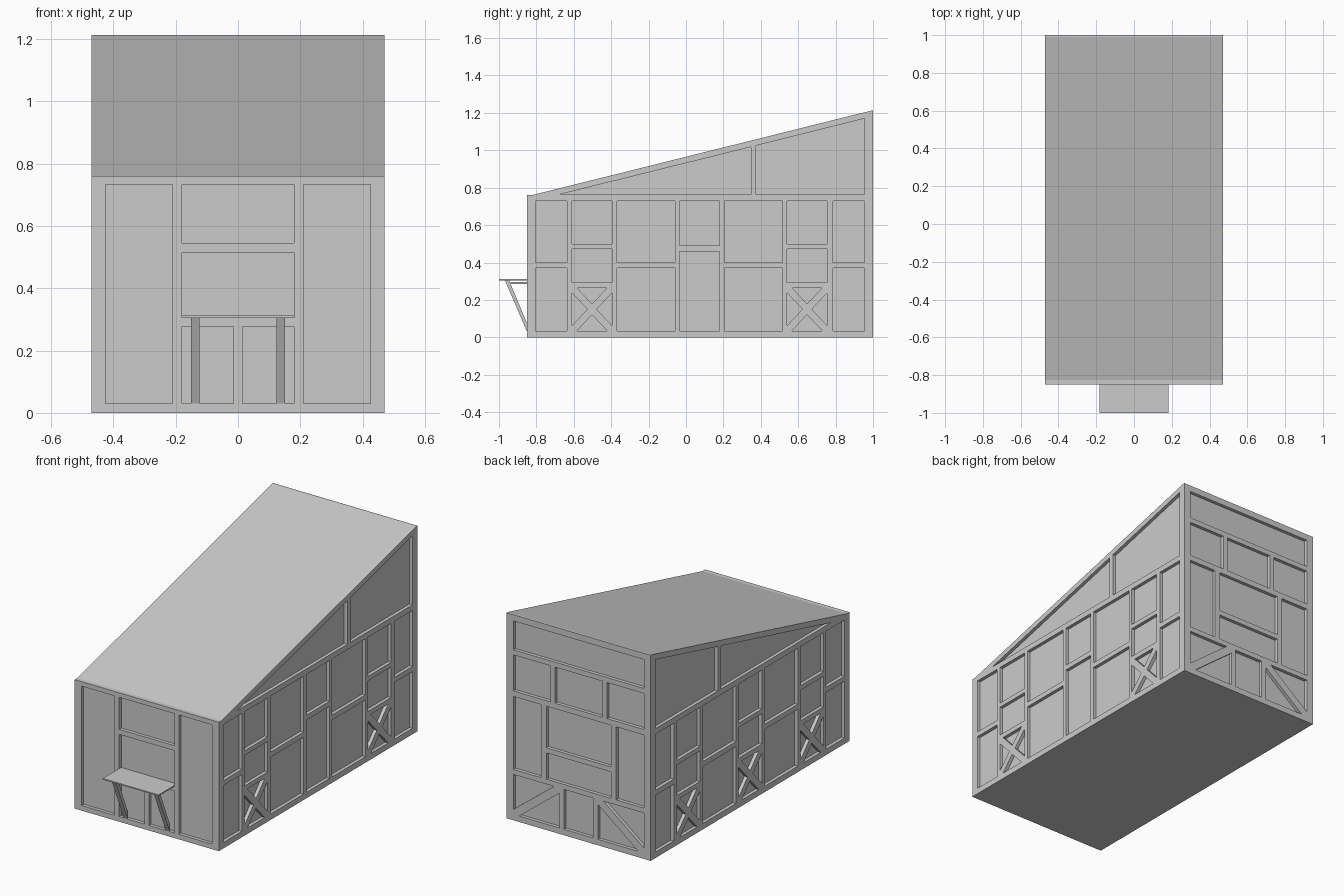
import bpy, bmesh
from mathutils import Vector

if "Cube" in bpy.data.objects:
    bpy.data.objects.remove(bpy.data.objects["Cube"])

W, FRONT, BACK = 0.47, -0.85, 1.0
DEPTH = 0.02


def prism(bm, pts, offset):
    """Extrude a planar polygon along offset into a closed solid."""
    off = Vector(offset)
    a = [bm.verts.new(p) for p in pts]
    b = [bm.verts.new(Vector(p) + off) for p in pts]
    faces = [bm.faces.new(a), bm.faces.new(b[::-1])]
    n = len(a)
    for i in range(n):
        j = (i + 1) % n
        faces.append(bm.faces.new((a[i], b[i], b[j], a[j])))
    bmesh.ops.recalc_face_normals(bm, faces=faces)


def finish(bm, name):
    me = bpy.data.meshes.new(name)
    bm.to_mesh(me)
    bm.free()
    ob = bpy.data.objects.new(name, me)
    bpy.context.collection.objects.link(ob)
    return ob


def rect(u0, u1, v0, v1):
    return [(u0, v0), (u1, v0), (u1, v1), (u0, v1)]


def cross(u0, u1, v0, v1, o=0.027):
    """Four triangles left between X braces."""
    cu, cv, w, h = (u0 + u1) / 2, (v0 + v1) / 2, (u1 - u0) / 2, (v1 - v0) / 2
    a, b = w - o, h - o
    tris = []
    for s in (1, -1):
        tris.append([(cu - a, cv + s * h), (cu + a, cv + s * h), (cu, cv + s * o * h / w)])
        tris.append([(cu + s * w, cv - b), (cu + s * w, cv + b), (cu + s * o * w / h, cv)])
    return tris


def side_panels(middle_cross):
    out = []
    for u0, u1 in ((-0.805, -0.635), (-0.37, -0.06), (0.205, 0.515), (0.785, 0.955)):
        out += [rect(u0, u1, 0.40, 0.73), rect(u0, u1, 0.035, 0.37)]
    braced = [(-0.61, -0.395), (0.54, 0.755)]
    if middle_cross:
        braced.append((-0.035, 0.18))
    else:
        out += [rect(-0.035, 0.18, 0.49, 0.73), rect(-0.035, 0.18, 0.035, 0.46)]
    for u0, u1 in braced:
        out += [rect(u0, u1, 0.50, 0.73), rect(u0, u1, 0.293, 0.473)]
        out += cross(u0, u1, 0.035, 0.265)
    # gable panels under the sloping roof
    out.append([(-0.68, 0.763), (0.347, 0.763), (0.347, 1.018)])
    out.append([(0.375, 0.763), (0.955, 0.763), (0.955, 1.17), (0.375, 1.025)])
    return out


front = [rect(-0.18, 0.18, 0.545, 0.733), rect(-0.18, 0.18, 0.305, 0.515)]
back = [rect(-0.425, 0.425, 1.005, 1.175), rect(-0.155, 0.155, 0.763, 0.975),
        rect(-0.21, 0.21, 0.485, 0.73), rect(-0.21, 0.21, 0.30, 0.455),
        rect(-0.095, 0.095, 0.035, 0.27)]
for s in (1, -1):
    front += [rect(s * 0.21, s * 0.425, 0.03, 0.733), rect(s * 0.015, s * 0.18, 0.03, 0.277)]
    back += [rect(s * 0.185, s * 0.425, 0.763, 0.975), rect(s * 0.245, s * 0.425, 0.30, 0.73)]
    # diagonal brace rising from the outer corner
    back.append([(s * 0.425, 0.065), (s * 0.425, 0.27), (s * 0.162, 0.27)])
    back.append([(s * 0.388, 0.035), (s * 0.125, 0.035), (s * 0.125, 0.24)])

# shed body with a single-pitch roof
bm = bmesh.new()
profile = [(FRONT, 0), (BACK, 0), (BACK, 1.212), (0.99, 1.212), (-0.825, 0.76), (FRONT, 0.76)]
prism(bm, [(-W, y, z) for y, z in profile], (2 * W, 0, 0))
body = finish(bm, "timber_frame_shed")

# recessed wall panels, cut into the body
bm = bmesh.new()
E = 0.05
for s in (1, -1):
    for p in side_panels(s < 0):
        prism(bm, [(s * (W - DEPTH), u, v) for u, v in p], (s * (DEPTH + E), 0, 0))
for p in front:
    prism(bm, [(u, FRONT + DEPTH, v) for u, v in p], (0, -DEPTH - E, 0))
for p in back:
    prism(bm, [(u, BACK - DEPTH, v) for u, v in p], (0, DEPTH + E, 0))
cutter = finish(bm, "panel_cutter")
cutter.hide_render = True
mod = body.modifiers.new("panels", 'BOOLEAN')
mod.operation = 'DIFFERENCE'
mod.solver = 'EXACT'
mod.object = cutter
bpy.context.view_layer.objects.active = body
bpy.ops.object.modifier_apply(modifier=mod.name)
bpy.data.objects.remove(cutter)

# fold-out serving counter
bm = bmesh.new()
prism(bm, [(-0.182, y, z) for y, z in rect(-1.0, FRONT + DEPTH, 0.305, 0.312)], (0.364, 0, 0))
finish(bm, "counter_top")

# counter brackets: slanted strut and top rail
for s, side in ((-1, "left"), (1, "right")):
    bm = bmesh.new()
    strut = [(-0.968, 0.305), (-0.946, 0.305), (FRONT, 0.075), (FRONT, 0.03)]
    for pts in (strut, rect(-0.95, FRONT + 0.01, 0.284, 0.297)):
        prism(bm, [(s * 0.124, y, z) for y, z in pts], (s * 0.026, 0, 0))
    finish(bm, side + "_counter_bracket")
